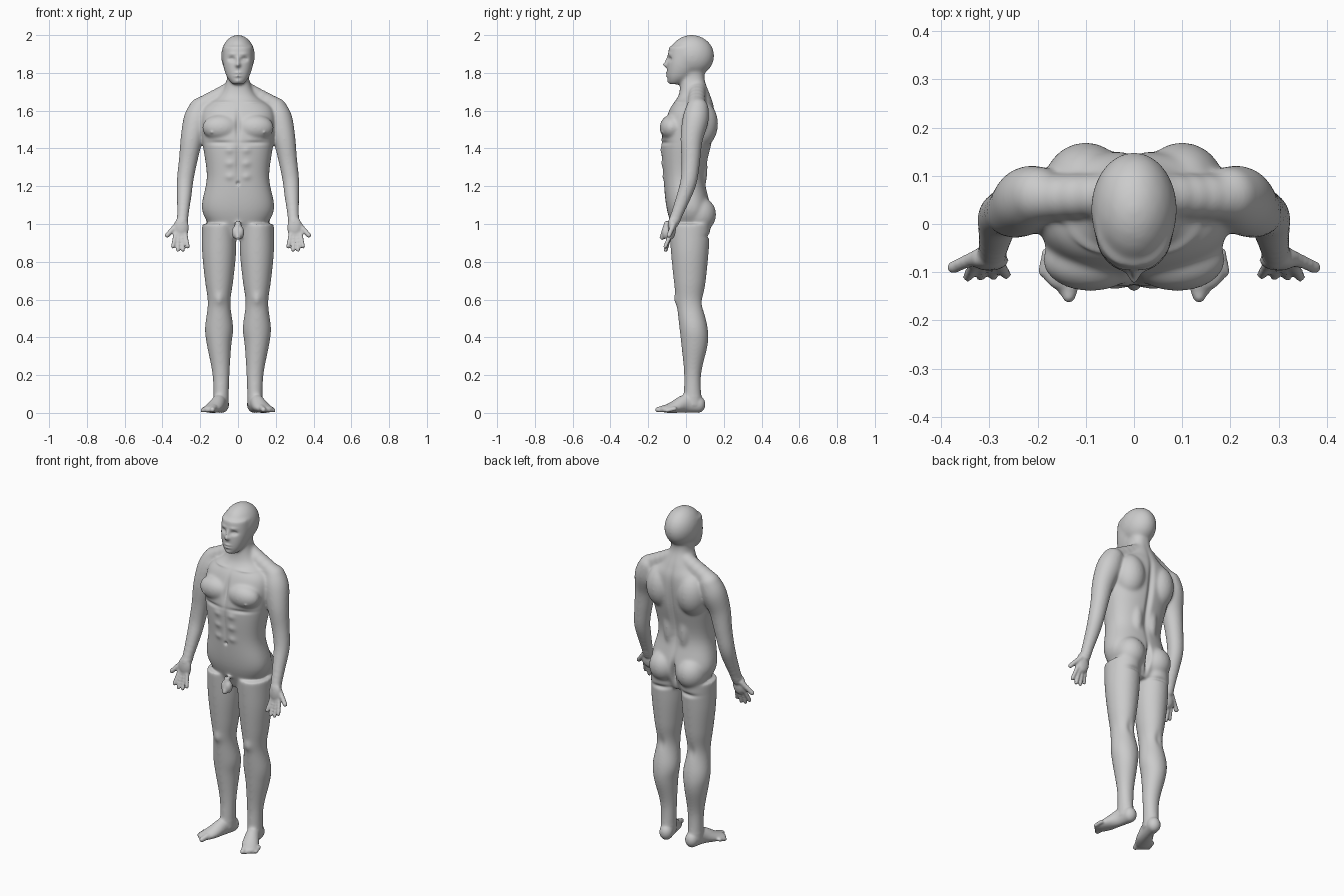
import bpy
import bmesh
import math
from mathutils import Matrix, Vector

cube = bpy.data.objects.get("Cube")
if cube:
    bpy.data.objects.remove(cube, do_unlink=True)

bm = bmesh.new()


def resample(points, steps=6):
    """Smooth spline through a list of equal-length tuples."""
    result = []
    last = len(points) - 1
    for index in range(last):
        before = points[max(index - 1, 0)]
        start, end = points[index], points[index + 1]
        after = points[min(index + 2, last)]
        for step in range(steps):
            t = step / steps
            result.append([b + t * ((c - a) + t * (2 * a - 5 * b + 4 * c - d
                           + t * (3 * b - a - 3 * c + d))) / 2
                           for a, b, c, d in zip(before, start, end, after)])
    result.append(list(points[last]))
    return result


def loft(rings, side=1, roundness=1, count=40):
    """Closed tube through level rings: x, y, z, half width, half depth."""
    loops = []
    for x, y, z, width, depth in resample(rings):
        loop = []
        for index in range(count):
            angle = math.tau * index / count
            c, s = math.cos(angle), math.sin(angle)
            across = width * math.copysign(abs(c) ** roundness, c)
            along = depth * math.copysign(abs(s) ** roundness, s)
            loop.append(bm.verts.new(((x + across) * side, y + along, z)))
        loops.append(loop)
    for low, high in zip(loops, loops[1:]):
        for index in range(count):
            following = (index + 1) % count
            bm.faces.new((low[index], low[following], high[following], high[index]))
    bm.faces.new(loops[0])
    bm.faces.new(loops[-1])


def ball(center, radii, side=1):
    """Ellipsoid mass, mirrored when side is negative."""
    x, y, z = center
    matrix = Matrix.Translation((x * side, y, z)) @ Matrix.Diagonal((*radii, 1))
    bmesh.ops.create_icosphere(bm, subdivisions=3, radius=1, matrix=matrix)


def chain(points, side=1):
    """Limb of overlapping balls through points: x, y, z, radius."""
    for x, y, z, radius in resample(points):
        ball((x, y, z), (radius, radius, radius), side)


def finger(base, tip, thickness, side):
    chain([(*base, thickness), (*tip, thickness * .85)], side)


# Torso and neck
loft([(0, .02, .93, .1, .07), (0, .015, 1.07, .19, .115), (0, -.01, 1.25, .165, .11),
      (0, .005, 1.45, .19, .135), (0, .03, 1.6, .19, .12), (0, .045, 1.68, .1, .085),
      (0, .035, 1.76, .06, .065), (0, .035, 1.82, .06, .065)], roundness=.85)

# Skull and face
ball((0, .03, 1.89), (.09, .12, .112))
loft([(0, -.06, 1.74, .03, .03), (0, -.035, 1.78, .06, .065),
      (0, -.01, 1.85, .08, .09), (0, 0, 1.94, .08, .09)], roundness=.9)

for side in (1, -1):
    # Arm, from shoulder to wrist
    chain([(.2, .06, 1.61, .06), (.22, .05, 1.55, .07), (.245, .03, 1.45, .06),
           (.265, .025, 1.33, .05), (.28, .015, 1.23, .045), (.285, -.01, 1.15, .04),
           (.295, -.065, 1.01, .03)], side)
    # Leg, from hip to ankle
    loft([(.1, .02, 1, .09, .11), (.1, .02, .85, .09, .1), (.1, .02, .7, .075, .085),
          (.1, .02, .58, .06, .07), (.1, .04, .45, .075, .075), (.1, .045, .36, .065, .07),
          (.09, .035, .2, .045, .045), (.09, .035, .04, .04, .05)], side)
    # Chest, shoulder blade, lower back and buttock
    ball((.09, -.075, 1.51), (.1, .065, .07), side)
    ball((.1, .075, 1.53), (.09, .095, .13), side)
    ball((.05, .065, 1.3), (.04, .05, .15), side)
    ball((.09, .07, 1.05), (.085, .09, .095), side)
    # Slope from neck to shoulder
    chain([(.04, .06, 1.71, .045), (.2, .055, 1.62, .05)], side)
    # Palm, thumb and fingers
    ball((.3, -.075, .98), (.04, .022, .06), side)
    finger((.32, -.065, 1), (.375, -.09, .94), .016, side)
    for index in range(4):
        t = index / 3
        base = Vector((.33, -.08, .95)).lerp((.28, -.08, .95), t)
        tip = Vector((.345, -.11, .88)).lerp((.265, -.105, .88), t)
        tip.z -= .02 * math.sin(math.pi * t)
        finger(base, tip, .013, side)
    # Foot, each mass resting on the floor
    for x, y, z, radius in resample([(.085, .065, .045, .038), (.1, 0, .05, .038),
                                     (.125, -.06, .03, .046), (.145, -.095, .02, .044)]):
        ball((x, y, z), (radius, radius, z), side)
    # Toes, fanned from big to little
    for index in range(5):
        size = .012 if index else .017
        tip = Vector((.135, -.15, size)).lerp((.19, -.1, size), index / 4)
        finger(tip + Vector((-.01, .04, .01)), tip, size, side)
    # Groin
    ball((.013, -.105, .955), (.02, .024, .035), side)
chain([(0, -.1, 1, .018), (0, -.125, .93, .015)])

# Fuse all masses into one skin
bmesh.ops.recalc_face_normals(bm, faces=bm.faces[:])
masses = bpy.data.meshes.new("body_masses")
bm.to_mesh(masses)
bm.free()
body = bpy.data.objects.new("human_body", masses)
bpy.context.collection.objects.link(body)
remesh = body.modifiers.new("skin", 'REMESH')
remesh.mode = 'VOXEL'
remesh.voxel_size = .005
depsgraph = bpy.context.evaluated_depsgraph_get()
skin = bpy.data.meshes.new_from_object(body.evaluated_get(depsgraph))
body.modifiers.clear()
body.data = skin
bpy.data.meshes.remove(masses)
skin.name = "human_body"

bm = bmesh.new()
bm.from_mesh(skin)


def relax(verts, times):
    for _ in range(times):
        bmesh.ops.smooth_vert(bm, verts=verts, factor=.5, use_axis_x=True,
                              use_axis_y=True, use_axis_z=True)


def is_delicate(point):
    """Hands, feet and groin keep their small forms."""
    hand = abs(point.x) > .24 and point.z < 1.03
    groin = abs(point.x) < .04 and point.y < -.085 and .85 < point.z < 1.02
    foot = point.z < .09
    return hand or groin or foot


relax(bm.verts[:], 4)
relax([vert for vert in bm.verts if not is_delicate(vert.co)], 18)
bm.normal_update()
core = [vert for vert in bm.verts if abs(vert.co.x) < .22]
front = [vert for vert in core if vert.normal.y < -.15]
back = [vert for vert in core if vert.normal.y > .15]


def press(verts, x, z, width, height, push):
    """Soft mirrored dent or bump, moved along y."""
    for vert in verts:
        across = (abs(vert.co.x) - x) / width
        up = (vert.co.z - z) / height
        if max(abs(across), abs(up)) < 3:
            vert.co.y += push * math.exp(-across * across - up * up)


# Eye sockets, eyes and brows
press(front, .034, 1.873, .017, .011, .016)
press(front, .034, 1.872, .009, .006, -.006)
press(front, .03, 1.9, .02, .007, -.004)
# Nose bridge, nose tip, lips and chin
press(front, 0, 1.865, .008, .02, -.012)
press(front, 0, 1.842, .013, .012, -.02)
for height in (1.783, 1.8):
    press(front, 0, height, .018, .005, -.008)
press(front, 0, 1.755, .016, .01, -.006)
# Breastbone, nipples, chest fold and collarbones
press(front, 0, 1.52, .012, .07, .012)
press(front, .14, 1.485, .007, .007, -.006)
press(front, .09, 1.43, .06, .01, .008)
press(front, .09, 1.645, .05, .007, -.007)
# Belly line, navel and abdominal muscles
press(front, 0, 1.33, .01, .09, .007)
press(front, 0, 1.215, .008, .009, .013)
for height in (1.25, 1.32, 1.39):
    press(front, .045, height, .022, .018, -.006)
# Kneecaps
press(front, .1, .6, .025, .03, -.01)
# Spine groove, buttock cleft and fold, hollow of the knee
press(back, 0, 1.42, .016, .2, -.016)
press(back, 0, 1.04, .011, .06, -.035)
press(back, .09, .935, .05, .012, -.012)
press(back, .1, .58, .02, .04, -.008)
relax(bm.verts[:], 1)
bm.to_mesh(skin)
bm.free()

# Plain grey skin
colour = (.6, .6, .6, 1)
grey = bpy.data.materials.new("light_grey")
grey.use_nodes = True
grey.diffuse_color = colour
grey.node_tree.nodes["Principled BSDF"].inputs["Base Color"].default_value = colour
skin.materials.clear()
skin.materials.append(grey)
skin.polygons.foreach_set("use_smooth", [True] * len(skin.polygons))
